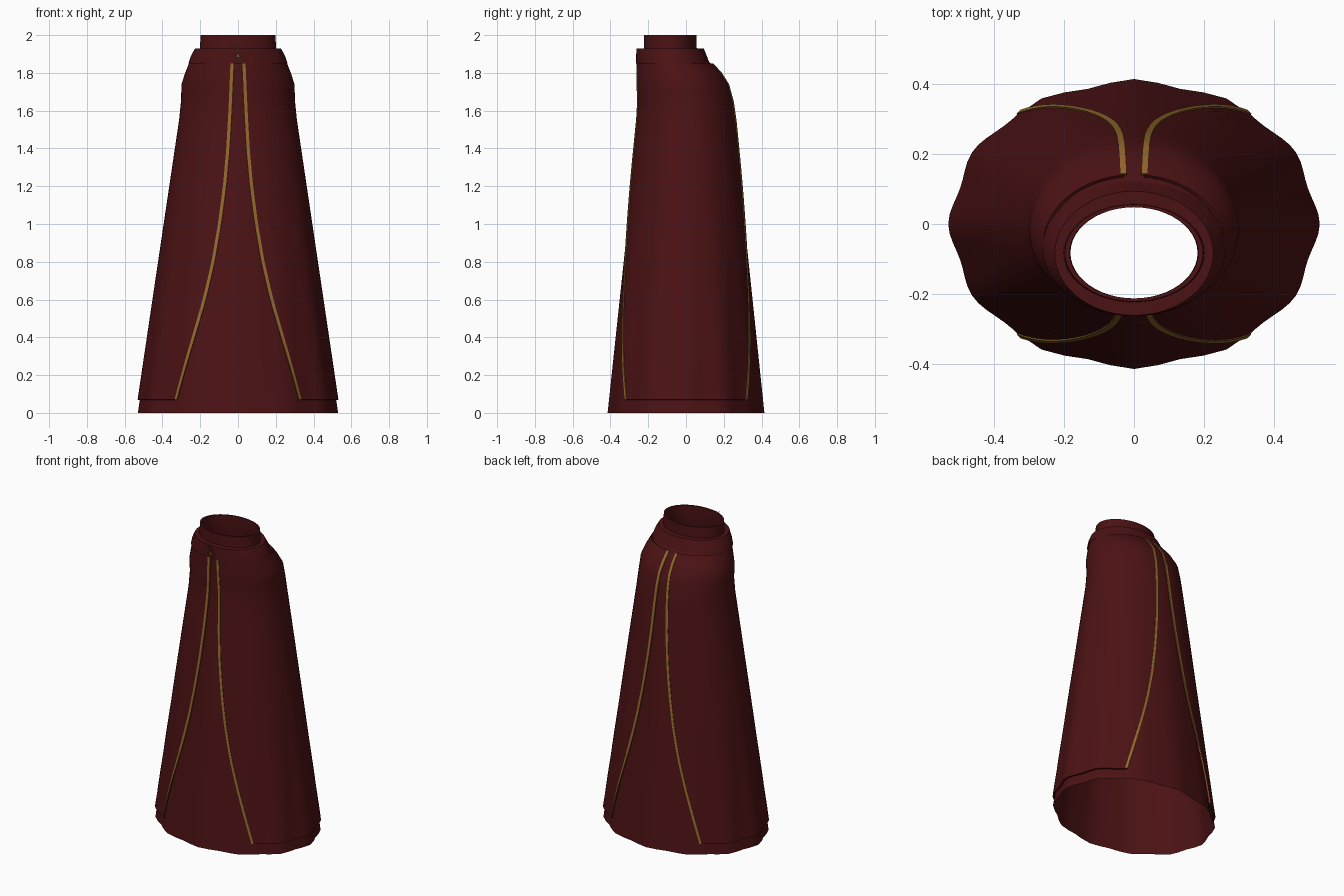
import bpy
from math import sin, cos, pi, acos, radians

cube = bpy.data.objects.get("Cube")
if cube:
    bpy.data.objects.remove(cube, do_unlink=True)


def material(name, rgb):
    mat = bpy.data.materials.new(name)
    mat.use_nodes = True
    mat.diffuse_color = (*rgb, 1)
    mat.node_tree.nodes["Principled BSDF"].inputs["Base Color"].default_value = (*rgb, 1)
    return mat


CLOTH = material("dark red cloth", (0.072, 0.006, 0.007))
GOLD = material("dull gold", (0.3, 0.14, 0.026))

# Cloak sections: height, half width, front y, back y
SECTIONS = [
    (0.0, 0.53, -0.415, 0.415),
    (1.55, 0.3, -0.25, 0.253),
    (1.65, 0.29, -0.244, 0.238),
    (1.74, 0.287, -0.247, 0.213),
    (1.8, 0.268, -0.247, 0.175),
    (1.85, 0.248, -0.246, 0.13),
    (1.9, 0.222, -0.24, 0.088),
]
# Cloth opening: height, half width between the trims
OPENING = [(0.07, 0.335), (0.25, 0.28), (0.4, 0.235), (0.6, 0.178), (0.8, 0.132),
           (1.0, 0.097), (1.2, 0.07), (1.4, 0.052), (1.6, 0.041), (1.85, 0.03)]


def lookup(table, z):
    """Linear interpolation of a table keyed by height."""
    for a, b in zip(table, table[1:]):
        if z <= b[0]:
            break
    f = min(max((z - a[0]) / (b[0] - a[0]), 0), 1)
    return [p + (q - p) * f for p, q in zip(a[1:], b[1:])]


def oval(t, z, rx, front, back, grow=0.0, fold=0.0):
    s = 1 - fold * (1 - cos(12 * t))
    ry, cy = (back - front) / 2, (back + front) / 2
    return ((rx * s + grow) * cos(t), cy + (ry * s + grow) * sin(t), z)


def cloak_point(t, z, grow=0.0):
    return oval(t, z, *lookup(SECTIONS, z), grow, 0.0175 * max(0, 1 - z / 1.3))


def finish(name, verts, faces, mat, thickness=0.0):
    mesh = bpy.data.meshes.new(name)
    mesh.from_pydata(verts, [], faces)
    mesh.materials.append(mat)
    obj = bpy.data.objects.new(name, mesh)
    bpy.context.collection.objects.link(obj)
    bpy.ops.object.select_all(action='DESELECT')
    obj.select_set(True)
    bpy.context.view_layer.objects.active = obj
    if thickness:
        mod = obj.modifiers.new("thickness", 'SOLIDIFY')
        mod.thickness = thickness
        mod.offset = -1
        bpy.ops.object.modifier_apply(modifier=mod.name)
    bpy.ops.object.shade_smooth_by_angle(angle=radians(40))
    return obj


def loft(name, rows, mat, closed=True, thickness=0.0):
    """Skin a stack of equally long point rows."""
    n = len(rows[0])
    faces = [(i * n + j, i * n + (j + 1) % n, (i + 1) * n + (j + 1) % n, (i + 1) * n + j)
             for i in range(len(rows) - 1) for j in range(n if closed else n - 1)]
    return finish(name, [p for row in rows for p in row], faces, mat, thickness)


ANGLES = [2 * pi * i / 48 for i in range(48)]

# Inner robe, open at hem and neck
heights = [1.55 * i / 14 for i in range(15)] + [s[0] for s in SECTIONS[2:]]
loft("inner_robe", [[cloak_point(t, z) for t in ANGLES] for z in heights], CLOTH)

# Outer side panels, parted front and back along the opening
panel_heights = [0.07 + 1.48 * i / 18 for i in range(19)] + [1.6, 1.65, 1.7, 1.74, 1.77, 1.8, 1.85]


def edge_angle(z):
    return acos(lookup(OPENING, z)[0] / (lookup(SECTIONS, z)[0] + 0.012))


for side, turn in (("left", 0), ("right", pi)):
    rows = []
    for z in panel_heights:
        e = edge_angle(z)
        rows.append([cloak_point(turn - e + 2 * e * j / 28, z, 0.012) for j in range(29)])
    loft(side + "_outer_panel", rows, CLOTH, False, 0.01)

    # Gold trim along both edges of the panel
    for sign in (-1, 1):
        rows = []
        for z in panel_heights:
            centre = turn + sign * edge_angle(z)
            half = 0.009 / lookup(SECTIONS, z)[0]
            rows.append([cloak_point(centre + half * k, z, 0.016) for k in (-1, 1)])
        place = "front" if (sign < 0) == (turn == 0) else "back"
        loft(side + "_" + place + "_trim", rows, GOLD, False, 0.006)

# Collar band with a flat top
COLLAR = [(1.85, 0.245, -0.245, 0.1), (1.85, 0.262, -0.264, 0.125), (1.89, 0.249, -0.264, 0.11),
          (1.93, 0.227, -0.262, 0.094), (1.93, 0.19, -0.215, 0.05)]
loft("collar_band", [[oval(t, *s) for t in ANGLES] for s in COLLAR], CLOTH)

# Standing neck with an inner wall
NECK = [(1.9, 0.203, -0.225, 0.058), (1.96, 0.2, -0.222, 0.056), (2.0, 0.198, -0.222, 0.056),
        (2.0, 0.184, -0.213, 0.048), (1.94, 0.182, -0.213, 0.048), (1.86, 0.2, -0.225, 0.06)]
loft("neck", [[oval(t, *s) for t in ANGLES] for s in NECK], CLOTH)

# Small clasp: a star of thin bars with a spray of strokes above
verts, faces = [], []


def bar(x1, z1, x2, z2, width=0.004):
    length = ((x2 - x1) ** 2 + (z2 - z1) ** 2) ** 0.5
    dx, dz = -(z2 - z1) / length * width / 2, (x2 - x1) / length * width / 2
    k = len(verts)
    verts.extend([(x1 - dx, -0.284, z1 - dz), (x2 - dx, -0.284, z2 - dz),
                  (x2 + dx, -0.284, z2 + dz), (x1 + dx, -0.284, z1 + dz)])
    faces.append((k, k + 1, k + 2, k + 3))


for i in range(4):
    a, r = i * pi / 4, 0.036 if i % 2 == 0 else 0.025
    bar(-r * cos(a), 1.89 - r * sin(a), r * cos(a), 1.89 + r * sin(a))
for i in range(3):
    bar(-0.045 + 0.018 * i, 1.968 - 0.004 * i, -0.012 + 0.012 * i, 1.915, 0.003)
finish("clasp", verts, faces, GOLD, 0.002)
